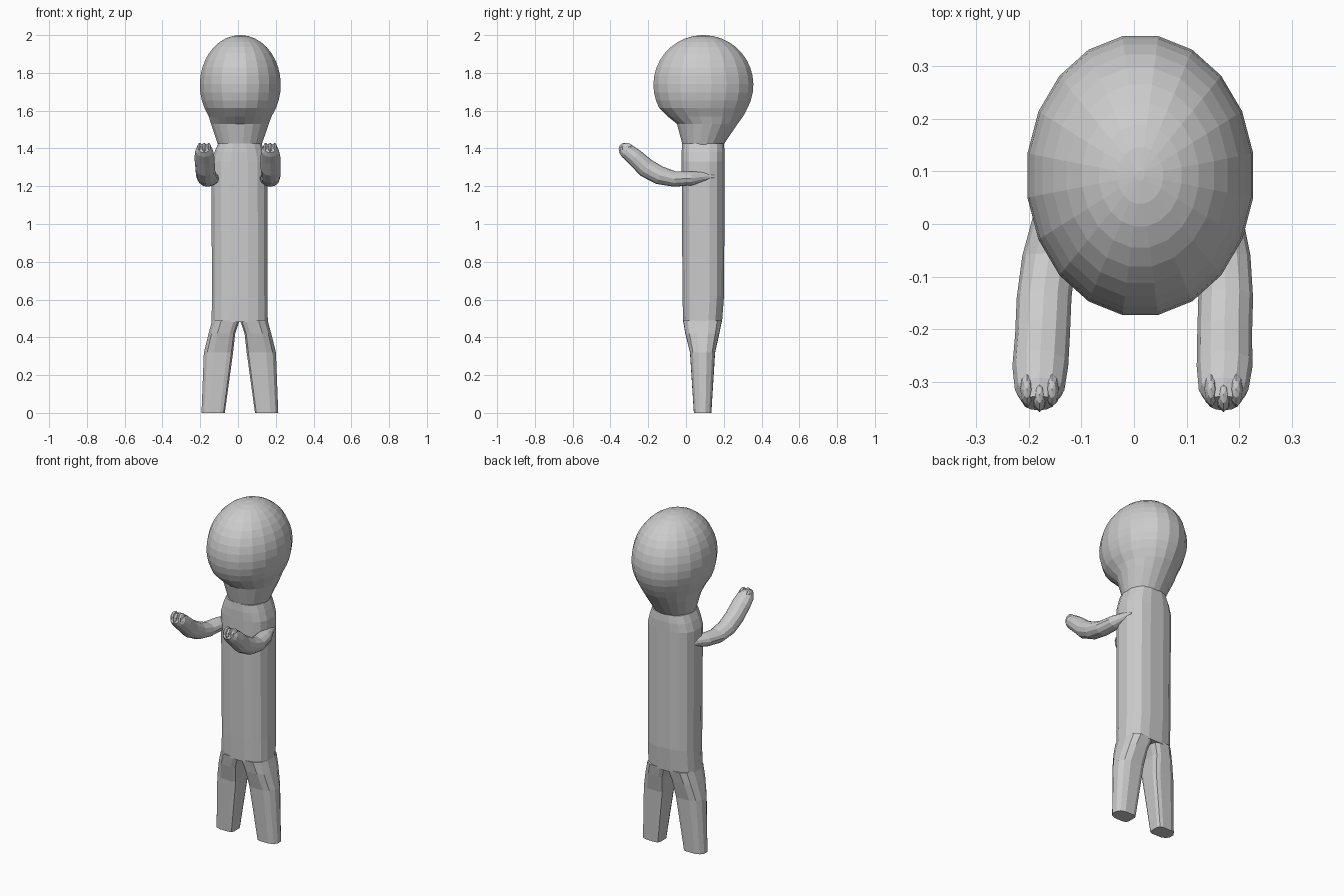
import bpy, bmesh, math
from mathutils import Vector

if "Cube" in bpy.data.objects:
    bpy.data.objects.remove(bpy.data.objects["Cube"])


def loft(name, rings):
    """Skin a list of equal-length point rings and cap both ends."""
    bm = bmesh.new()
    loops = [[bm.verts.new(p) for p in ring] for ring in rings]
    n = len(loops[0])
    for a, b in zip(loops, loops[1:]):
        for i in range(n):
            j = (i + 1) % n
            bm.faces.new((a[i], a[j], b[j], b[i]))
    bm.faces.new(loops[0][::-1])
    bm.faces.new(loops[-1])
    bmesh.ops.recalc_face_normals(bm, faces=bm.faces)
    mesh = bpy.data.meshes.new(name)
    bm.to_mesh(mesh)
    bm.free()
    ob = bpy.data.objects.new(name, mesh)
    bpy.context.collection.objects.link(ob)
    return ob


def section(z, x0, x1, y0, y1, n=16, right=2.0, left=2.0):
    """Horizontal rounded section; exponents set how boxy each side is."""
    pts = []
    for i in range(n):
        a = 2 * math.pi * (i + 0.5) / n
        c, s = math.cos(a), math.sin(a)
        e = 2 / (right if c > 0 else left)
        pts.append(((x0 + x1) / 2 + (x1 - x0) / 2 * math.copysign(abs(c) ** e, c),
                    (y0 + y1) / 2 + (y1 - y0) / 2 * math.copysign(abs(s) ** e, s), z))
    return pts


# head: faceted ellipsoid tapering into the neck
head = [section(1.42, -0.107, 0.127, -0.02, 0.2, 20),
        section(1.53, -0.145, 0.165, -0.05, 0.275, 20),
        section(1.57, -0.157, 0.18, -0.1, 0.305, 20)]
for k in range(13):
    a = math.radians(-28 + 116 * k / 12)
    r = math.cos(a)
    head.append(section(1.737 + 0.263 * math.sin(a), 0.012 - 0.217 * r, 0.012 + 0.217 * r,
                        0.092 - 0.268 * r, 0.092 + 0.268 * r, 20))
loft("head", head)

# torso: tall flattened column
loft("torso", [section(z, x0, x1, y0, y1, 16, 2.7, 2.7) for z, x0, x1, y0, y1 in (
    (0.48, -0.142, 0.16, -0.017, 0.192), (0.62, -0.14, 0.158, -0.02, 0.203),
    (1.33, -0.143, 0.157, -0.025, 0.206), (1.38, -0.127, 0.143, -0.025, 0.206),
    (1.425, -0.107, 0.127, -0.022, 0.202))])

# legs: rounded outside, flat inside, splaying outward
LEG = ((0.49, 0.0, 0.149, -0.017, 0.192), (0.42, 0.024, 0.168, -0.005, 0.178),
       (0.32, 0.035, 0.193, 0.02, 0.155), (0.0, 0.079, 0.205, 0.041, 0.135))
for label, side in (("right", 1), ("left", -1)):
    rings = []
    for z, x0, x1, y0, y1 in LEG:
        rings.append([(0.01 + side * x, y, z) for x, y, _ in
                      section(z, x0, x1, y0, y1, 12, 2.4, 5)])
    loft("leg_" + label, rings)

# arms: curved tubes reaching forward (x, y, z, half width, half height)
ARM = ((0.14, 0.15, 1.252, 0.008, 0.008), (0.145, 0.09, 1.25, 0.027, 0.026),
       (0.158, 0.03, 1.242, 0.045, 0.037), (0.17, -0.06, 1.238, 0.051, 0.041),
       (0.174, -0.14, 1.258, 0.052, 0.049), (0.172, -0.21, 1.296, 0.052, 0.051),
       (0.172, -0.27, 1.352, 0.053, 0.046), (0.17, -0.315, 1.388, 0.047, 0.041),
       (0.17, -0.34, 1.402, 0.03, 0.028))


def side_x(x, y, side):
    return x if side > 0 else -x + 0.024 - 0.032 * (0.15 - y) / 0.45


for label, side in (("right", 1), ("left", -1)):
    path = [Vector((side_x(p[0], p[1], side), p[1], p[2])) for p in ARM]
    rings = []
    for i, c in enumerate(path):
        t = path[min(i + 1, len(path) - 1)] - path[max(i - 1, 0)]
        up = Vector((0, -t.z, t.y)).normalized()
        rings.append([c + Vector((math.cos(a), 0, 0)) * ARM[i][3] + up * math.sin(a) * ARM[i][4]
                      for a in (2 * math.pi * k / 12 for k in range(12))])
    loft("arm_" + label, rings)
    # small fingertip bumps on the fist
    for k in (-1, 0, 1):
        bpy.ops.mesh.primitive_uv_sphere_add(
            segments=8, ring_count=6, radius=1,
            location=(side_x(0.17, -0.32, side) + k * 0.024, -0.324 + 0.01 * abs(k), 1.397))
        tip = bpy.context.object
        tip.name = "fingertip_%s_%d" % (label, k + 2)
        tip.scale = (0.014, 0.033, 0.033)
